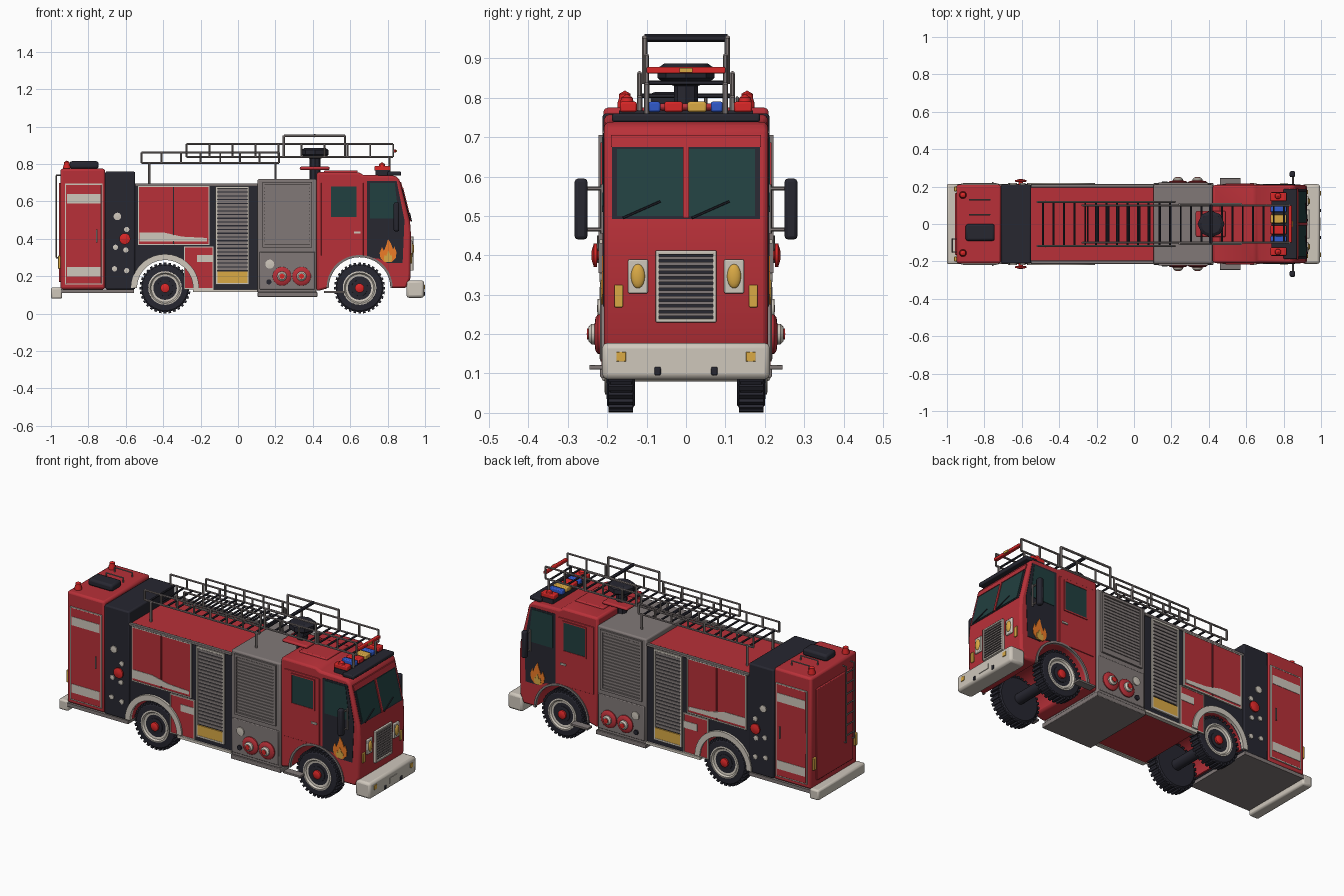
import bpy, bmesh, math
from mathutils import Vector, Matrix

if "Cube" in bpy.data.objects:
    bpy.data.objects.remove(bpy.data.objects["Cube"])

def mat(n, *c):
    m = bpy.data.materials.new(n); m.diffuse_color = (*c, 1); return m
RED = mat("red", .48, .03, .04); DARK = mat("dark", .02, .02, .03); CREAM = mat("cream", .62, .57, .5)
GREY = mat("steel", .22, .19, .185); GLASS = mat("glass", .015, .05, .05); GOLD = mat("amber", .7, .4, .06)
BLUE = mat("blue", .03, .1, .6); ORANGE = mat("orange", .85, .2, .02); LAMP = mat("beacon_red", .7, .02, .02)

def finish(name, bm, m, mir=False, bev=0):
    bmesh.ops.recalc_face_normals(bm, faces=bm.faces)
    me = bpy.data.meshes.new(name); bm.to_mesh(me); bm.free()
    me.shade_smooth(); me.set_sharp_from_angle(angle=math.radians(32))
    me.materials.append(m)
    o = bpy.data.objects.new(name, me); bpy.context.collection.objects.link(o)
    if bev:
        b = o.modifiers.new("bevel", 'BEVEL'); b.width = bev; b.segments = 2; b.limit_method = 'ANGLE'
    if mir:
        k = o.modifiers.new("mirror", 'MIRROR'); k.use_axis = (False, True, False); k.use_clip = False
        k.use_mirror_merge = False
    return o

def boxes(name, items, m, mir=False, bev=0):
    """items: (x0,x1,y0,y1,z0,z1)"""
    bm = bmesh.new()
    for a, b, c, d, e, f in items:
        M = Matrix.Translation(((a+b)/2, (c+d)/2, (e+f)/2)) @ Matrix.Diagonal((b-a, d-c, f-e, 1))
        bmesh.ops.create_cube(bm, size=1, matrix=M)
    return finish(name, bm, m, mir, bev)

def extrude(name, pts, y0, y1, m, mir=False, bev=0):
    """xz profile pulled along y"""
    bm = bmesh.new()
    f = bm.faces.new([bm.verts.new((x, y0, z)) for x, z in pts])
    r = bmesh.ops.extrude_face_region(bm, geom=[f])
    bmesh.ops.translate(bm, vec=(0, y1-y0, 0), verts=[v for v in r['geom'] if isinstance(v, bmesh.types.BMVert)])
    return finish(name, bm, m, mir, bev)

def bars(name, segs, r, m, mir=False, n=6):
    bm = bmesh.new()
    for p, q in segs:
        p, q = Vector(p), Vector(q); d = q-p
        M = Matrix.Translation((p+q)/2) @ d.to_track_quat('Z', 'Y').to_matrix().to_4x4()
        bmesh.ops.create_cone(bm, cap_ends=True, segments=n, radius1=r, radius2=r, depth=d.length, matrix=M)
    return finish(name, bm, m, mir)

def path(*p):
    return list(zip(p[:-1], p[1:]))

def lathe(name, prof, spots, m, axis='Y', mir=False, n=28):
    """prof: (radius, along axis), turned at each spot"""
    bm = bmesh.new()
    for s in spots:
        rings = []
        for r, h in prof:
            ring = []
            for i in range(n):
                a = 2*math.pi*i/n; c, d = max(r, .0005)*math.cos(a), max(r, .0005)*math.sin(a)
                ring.append(bm.verts.new(Vector(s)+Vector((c, h, d) if axis == 'Y' else (c, d, h))))
            rings.append(ring)
        for A, B in zip(rings[:-1], rings[1:]):
            for i in range(n):
                bm.faces.new((A[i], A[(i+1) % n], B[(i+1) % n], B[i]))
        bm.faces.new(rings[0]); bm.faces.new(rings[-1])
    return finish(name, bm, m, mir)

def frame(name, x0, x1, z0, z1, y, w=.006, t=.006, m=CREAM):
    return boxes(name, [(x0, x1, y, y+t, z0, z0+w), (x0, x1, y, y+t, z1-w, z1),
                        (x0, x0+w, y, y+t, z0, z1), (x1-w, x1, y, y+t, z0, z1)], m, True)

def shutter(name, x0, x1, z0, z1, y, n, m=GREY):
    h = (z1-z0)/n
    return boxes(name, [(x0, x1, y, y+.006, z0+i*h+h*.15, z0+i*h+h*.85) for i in range(n)], m, True)

def arc(cx, cz, r, a0=180, a1=0, n=18):
    return [(cx+r*math.cos(math.radians(a0+(a1-a0)*i/n)), cz+r*math.sin(math.radians(a0+(a1-a0)*i/n))) for i in range(n+1)]

RX, FX, WZ = -.39, .65, .137

# rear cabinet and control column
boxes("rear_cabinet", [(-.95, -.71, -.21, .21, .13, .775)], RED, bev=.012)
boxes("rear_side_door", [(-.92, -.73, .208, .216, .16, .69)], RED, True, .003)
frame("rear_door_frame", -.925, -.725, .155, .695, .21)
boxes("rear_door_stripes", [(-.915, -.735, .21, .218, z, z+.05) for z in (.2, .59)], CREAM, True)
bars("door_handle", [((-.755, .222, .38), (-.755, .222, .45))], .004, GREY, True)
boxes("roof_hatch", [(-.9, -.745, -.09, 0, .775, .815)], DARK, bev=.012)
bars("roof_rails", [s for y in (.05, .13) for s in path((-.88, y, .77), (-.88, y, .8), (-.77, y, .8), (-.77, y, .77))], .004, GREY)
lathe("rear_beacons", [(.02, .77), (.02, .785), (.015, .8), (.015, .81), (0, .818)], [(-.915, .155, 0)], LAMP, 'Z', True, 14)
boxes("control_column", [(-.71, -.55, -.212, .212, .13, .76)], DARK, bev=.008)
lathe("gauges", [(.02, .21), (.02, .218), (0, .22)], [(-.645, 0, .52)], CREAM, mir=True)
lathe("small_gauges", [(.014, .21), (.014, .218), (0, .22)],
      [(-.595, 0, .45), (-.6, 0, .34), (-.655, 0, .355), (-.66, 0, .24), (-.595, 0, .23)], CREAM, mir=True, n=16)
lathe("valve", [(.012, .21), (.012, .225), (.03, .226), (.03, .234), (.01, .24)], [(-.605, 0, .4)], LAMP, mir=True, n=16)
boxes("column_skirt", [(-.95, -.555, -.214, .214, .11, .13)], GREY)
boxes("rear_step", [(-1, -.94, -.215, .215, .08, .14)], CREAM, bev=.01)
boxes("rear_panel", [(-.958, -.945, -.165, .165, .17, .7)], RED, bev=.004)
boxes("rear_lamps", [(-.962, -.948, .175, .2, .24, .31)], GOLD, True, .003)
bars("rear_climbing_ladder", [s for y in (-.15, -.08) for s in path((-.95, y, .74), (-.972, y, .74), (-.972, y, .3), (-.95, y, .3))]
     + [((-.972, -.15, .34+i*.06), (-.972, -.08, .34+i*.06)) for i in range(7)], .004, GREY)

# hose body with open wheel arch
body = [(-.55, .69)] + [(-.55, .137)] + arc(RX, WZ, .15) + [(-.235, .12), (.105, .12), (.105, .69)]
extrude("hose_body", body, -.2, .2, RED)
extrude("hose_body_side", body, .199, .205, DARK, True)
boxes("body_top_rail", [(-.55, .105, .195, .214, .682, .697)], GREY, True, .003)
boxes("body_sill", [(-.24, .105, .19, .214, .115, .13)], CREAM, True)
boxes("upper_doors", [(-.53, -.347, .204, .211, .372, .68), (-.342, -.157, .204, .211, .372, .68)], RED, True, .002)
frame("upper_door_frame", -.535, -.152, .366, .685, .205, .007, .008)
extrude("door_swoosh", [(-.527, .385), (-.165, .385), (-.165, .405), (-.3, .412), (-.4, .435), (-.527, .435)], .21, .2135, CREAM, True)
boxes("lower_door", [(-.285, -.135, .204, .21, .135, .355)], RED, True)
frame("lower_door_frame", -.29, -.13, .13, .36, .205, .006, .007)
boxes("lower_door_stripe", [(-.22, -.137, .209, .2125, .275, .315)], CREAM, True)
extrude("rear_arch_trim", arc(RX, WZ, .182)+arc(RX, WZ, .15, 0, 180), .2, .219, CREAM, True)
frame("tall_shutter_frame", -.12, .06, .155, .68, .205, .01, .009)
shutter("tall_shutter", -.11, .05, .23, .67, .204, 22)
boxes("shutter_kickplate", [(-.11, .05, .204, .212, .165, .225)], GOLD, True)

# pump section
boxes("pump_house", [(.105, .42, -.212, .212, .11, .72)], GREY, bev=.008)
boxes("pump_sill", [(.105, .425, -.218, .218, .09, .115)], GREY, bev=.003)
boxes("pump_panel", [(.115, .412, .21, .218, .13, .33)], GREY, True, .004)
frame("pump_shutter_frame", .13, .395, .355, .705, .21, .014, .012, GREY)
shutter("pump_shutter", .144, .381, .37, .69, .211, 18, GREY)
pts = [(.235, 0, .2), (.34, 0, .2)]
lathe("hose_outlets", [(.05, .212), (.05, .224), (.042, .23), (.025, .232)], pts, RED, mir=True)
lathe("outlet_caps", [(.026, .22), (.026, .24), (.018, .248), (0, .248)], pts, CREAM, mir=True, n=16)
lathe("outlet_centres", [(.014, .24), (.014, .251), (0, .252)], pts, LAMP, mir=True, n=12)
lathe("pump_gauge", [(.024, .215), (.024, .224), (0, .226)], [(.17, 0, .265)], CREAM, mir=True)
lathe("small_outlet", [(.014, .215), (.014, .226), (0, .226)], [(.165, 0, .17)], DARK, mir=True, n=14)

# cab
def fx(z):
    return .92-.25*(z-.49) if z > .49 else .925
cab = [(.42, .757), (.42, .12)] + arc(FX, WZ, .165) + [(.9, .137), (.922, .19), (.925, .42), (.92, .49), (.863, .72),
      (.84, .738), (.67, .742), (.645, .757)]
extrude("cab", cab, -.208, .208, RED, bev=.012)
extrude("front_arch_trim", arc(FX, WZ, .177)+arc(FX, WZ, .165, 0, 180), .2, .214, GREY, True)
boxes("cab_door", [(.445, .67, .205, .212, .31, .7)], RED, True, .002)
boxes("door_window", [(.495, .635, .208, .2145, .515, .68)], GLASS, True)
frame("door_window_frame", .488, .642, .508, .687, .209, .008, .008, RED)
boxes("cab_door_handle", [(.62, .655, .21, .219, .43, .44)], CREAM, True)
extrude("quarter_panel", [(.69, .71), (.69, .3), (.75, .295), (.8, .27), (.88, .27), (.89, .5), (.848, .71)], .206, .2105, DARK, True)
extrude("quarter_window", [(.705, .7), (.705, .51), (.86, .51), (.838, .7)], .207, .213, GLASS, True)
def flame(s):
    return [(.802+x*s, .275+z*s) for x, z in [(-.02, 0), (.02, 0), (.043, .025), (.045, .055), (.034, .085), (.027, .068), (.016, .1),
            (0, .125), (-.008, .095), (-.022, .06), (-.032, .082), (-.045, .05), (-.04, .02)]]
extrude("flame", flame(1), .21, .2135, ORANGE, True)
extrude("flame_core", flame(.5), .21, .2155, GOLD, True)

def front(name, y0, y1, z0, z1, t, m, mir=False, base=-.004):
    return extrude(name, [(fx(z0)+base, z0), (fx(z0)+t, z0), (fx(z1)+t, z1), (fx(z1)+base, z1)], y0, y1, m, mir)
front("windscreen_surround", -.188, .188, .492, .705, .002, DARK)
front("windscreen", .008, .175, .5, .67, .005, GLASS, True)
front("windscreen_pillar", -.007, .007, .495, .675, .009, RED)
front("brow", -.19, .19, .675, .705, .006, RED)
bars("wipers", [((fx(.5)+.01, y, .495), (fx(.54)+.01, y+.095, .537)) for y in (-.16, .015)], .003, DARK)
boxes("visor", [(.8, .872, -.188, .188, .738, .76)], DARK, bev=.006)
boxes("grille_back", [(.92, .929, -.07, .07, .235, .405)], DARK)
boxes("grille_frame", [(.92, .938, -.077, -.068, .23, .412), (.92, .938, .068, .077, .23, .412),
                       (.92, .938, -.077, .077, .23, .24), (.92, .938, -.077, .077, .402, .412)], CREAM, bev=.002)
boxes("grille_slats", [(.925, .936, -.068, .068, .246+i*.0143, .254+i*.0143) for i in range(11)], GREY)
boxes("headlight_housing", [(.92, .933, .097, .147, .303, .39)], CREAM, True, .004)
bm = bmesh.new()
bmesh.ops.create_uvsphere(bm, u_segments=18, v_segments=10, radius=1,
    matrix=Matrix.Translation((.932, .122, .347)) @ Matrix.Diagonal((.01, .018, .031, 1)))
finish("headlight", bm, GOLD, True)
boxes("front_markers", [(.92, .93, .16, .182, .268, .325)], GOLD, True, .003)
boxes("front_bumper", [(.9, .995, -.213, .213, .085, .178)], CREAM, bev=.014)
boxes("bumper_lamps", [(.99, .999, .152, .177, .13, .155)], GOLD, True, .002)
boxes("bumper_plate", [(.99, .998, -.036, .036, .115, .145)], CREAM)
boxes("tow_hooks", [(.985, 1, .064, .08, .095, .117)], DARK, True, .004)
boxes("cab_steps", [(.46, .57, .2, .245, .11, .122)], GREY, True, .002)

# mirrors
boxes("wing_mirror", [(.832, .862, .25, .283, .44, .595)], DARK, True, .009)
bars("mirror_arms", [((.85, .2, z), (.85, .255, z)) for z in (.465, .57)] + [((.85, .213, .455), (.85, .213, .58))], .005, GREY, True)

# cab roof lights
boxes("light_bar_base", [(.735, .81, -.17, .17, .735, .767)], DARK)
for n, m, spans in (("red", LAMP, [(-.168, -.125), (-.055, -.008), (.122, .168)]), ("blue", BLUE, [(-.095, -.065), (.063, .093)]),
                    ("amber", GOLD, [(.004, .052)])):
    boxes(n+"_roof_lights", [(.73, .815, a, b, .764, .79) for a, b in spans], m, bev=.005)
lathe("roof_beacons", [(.018, .785), (.015, .8), (0, .81)], [(.77, .15, 0)], LAMP, 'Z', True, 14)
boxes("roof_vent", [(.46, .64, -.1, .1, .75, .766)], RED, bev=.006)
boxes("monitor_base", [(.33, .49, -.07, .07, .768, .786)], RED, bev=.008)
lathe("water_monitor", [(.03, .715), (.03, .83), (.06, .84), (.072, .85), (.072, .875), (.055, .887)], [(.412, 0, 0)], DARK, 'Z', n=8)

# roof ladders
def ladder(name, x0, x1, y, z0, z1, n):
    s = [((x0, y, z), (x1, y, z)) for z in (z0, z1)]
    step = (x1-x0)/n
    s += [((x0+i*step, y, z0), (x0+i*step, y, z1)) for i in range(n+1)]
    bars(name+"_rails", s, .006, GREY, True)
    k = int((x1-x0)/.055)
    bars(name+"_rungs", [((x0+(i+.5)*(x1-x0)/k, -y, z0), (x0+(i+.5)*(x1-x0)/k, y, z0)) for i in range(k)], .006, DARK)
ladder("lower_ladder", -.515, .22, .118, .805, .862, 7)
ladder("upper_ladder", -.275, .83, .1, .838, .907, 9)
bars("ladder_posts", [((-.475, .118, .68), (-.475, .118, .81)), ((.2, .118, .71), (.2, .118, .81)),
                      ((.81, .1, .735), (.81, .1, .84))], .007, GREY, True)
bars("ladder_guard", path((.245, .105, .835), (.245, .105, .952), (.572, .105, .952), (.572, .105, .835)), .007, GREY, True)
bars("guard_crossbar", [((.41, -.105, .952), (.41, .105, .952))], .01, DARK)
boxes("ladder_tip_bar", [(.825, .845, -.1, .1, .862, .878)], LAMP, bev=.003)
boxes("ladder_tip_lamp", [(.84, .85, -.016, .016, .864, .876)], GOLD)

# wheels
spots = [(RX, 0, WZ), (FX, 0, WZ)]
lathe("tyres", [(.085, .13), (.118, .13), (.128, .138), (.128, .192), (.118, .2), (.09, .202), (.085, .195)], spots, DARK, mir=True, n=36)
bm = bmesh.new()
for s in spots:
    for i in range(32):
        M = Matrix.Translation(s) @ Matrix.Rotation(i*math.pi/16, 4, 'Y') @ Matrix.Translation((.129, .166, 0)) @ Matrix.Diagonal((.015, .062, .014, 1))
        bmesh.ops.create_cube(bm, size=1, matrix=M)
finish("tyre_tread", bm, DARK, True)
lathe("rims", [(.09, .14), (.09, .205), (.082, .207), (.075, .197), (.045, .192), (.04, .18)], spots, CREAM, mir=True)
lathe("hub_rings", [(.045, .185), (.043, .198), (.03, .2)], spots, DARK, mir=True)
lathe("hubs", [(.025, .19), (.025, .21), (.015, .215), (0, .215)], spots, LAMP, mir=True, n=12)
bars("axles", [((x, -.15, WZ), (x, .15, WZ)) for x in (RX, FX)], .03, DARK, n=16)

for m in bpy.data.materials:
    if m.users and not m.is_grease_pencil:
        m.use_nodes = True
        m.node_tree.nodes["Principled BSDF"].inputs["Base Color"].default_value = m.diffuse_color
